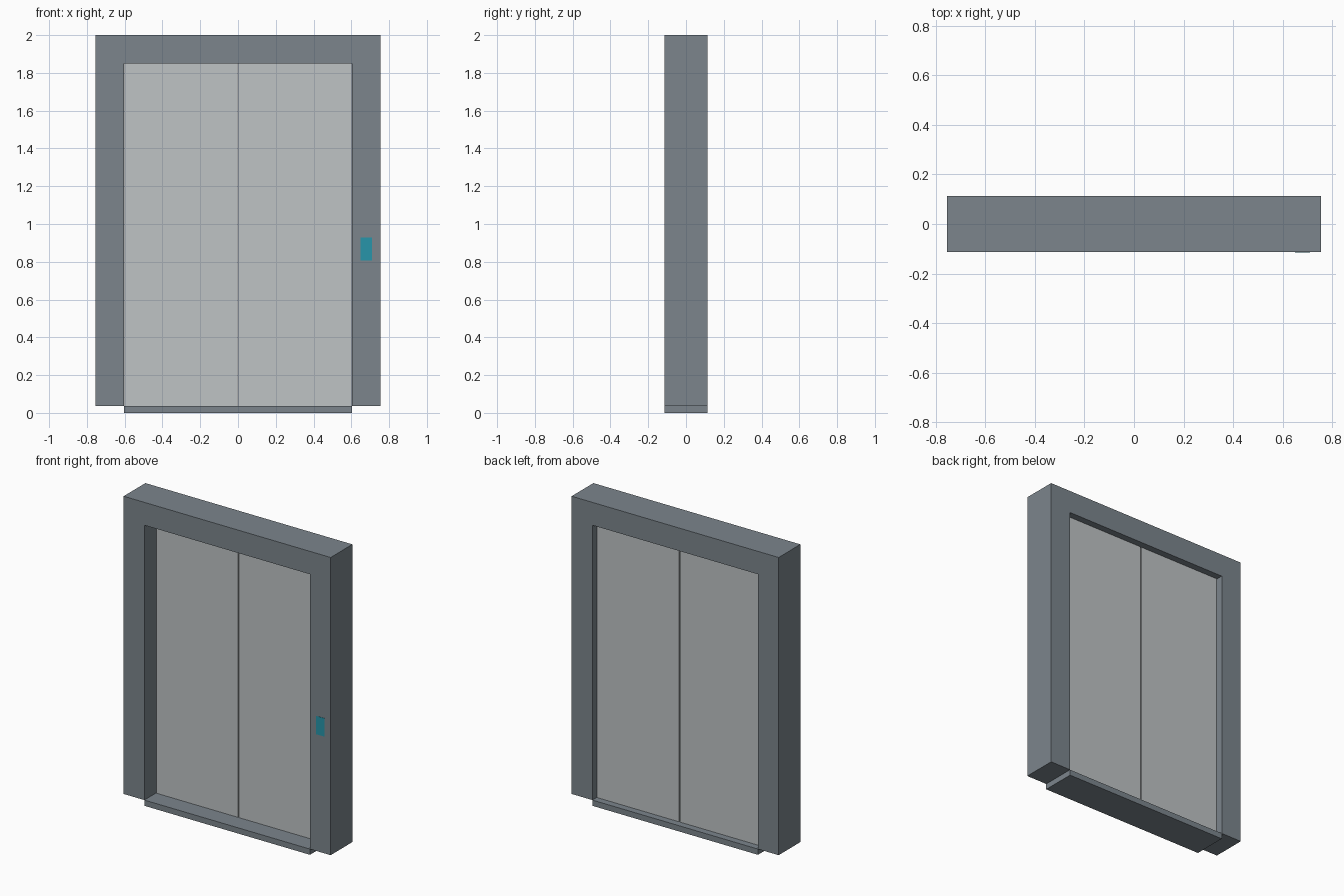
import bpy
import bmesh

if "Cube" in bpy.data.objects:
    bpy.data.objects.remove(bpy.data.objects["Cube"])

S = 2 / 2.65  # working units -> final size


def material(name, rgb):
    m = bpy.data.materials.new(name)
    m.diffuse_color = (*rgb, 1)
    m.use_nodes = True
    m.node_tree.nodes["Principled BSDF"].inputs["Base Color"].default_value = m.diffuse_color
    return m


def prism(name, outline, y0, y1, mat):
    """Extrude an (x, z) outline from y0 to y1."""
    bm = bmesh.new()
    face = bm.faces.new([bm.verts.new((x * S, y0 * S, z * S)) for x, z in outline])
    ext = bmesh.ops.extrude_face_region(bm, geom=[face])
    verts = [v for v in ext["geom"] if isinstance(v, bmesh.types.BMVert)]
    bmesh.ops.translate(bm, verts=verts, vec=(0, (y1 - y0) * S, 0))
    bmesh.ops.recalc_face_normals(bm, faces=bm.faces)
    mesh = bpy.data.meshes.new(name)
    bm.to_mesh(mesh)
    bm.free()
    mesh.materials.append(mat)
    obj = bpy.data.objects.new(name, mesh)
    bpy.context.collection.objects.link(obj)
    return obj


def rect(x0, x1, z0, z1):
    return [(x0, z0), (x1, z0), (x1, z1), (x0, z1)]


frame_mat = material("frame_metal", (0.2, 0.235, 0.265))
door_mat = material("door_metal", (0.52, 0.55, 0.56))
button_mat = material("button_teal", (0.02, 0.3, 0.4))

# Surround: two jambs joined by the header
prism("door_frame", [(-1, 0.05), (-0.8, 0.05), (-0.8, 2.45), (0.8, 2.45),
                     (0.8, 0.05), (1, 0.05), (1, 2.65), (-1, 2.65)],
      -0.15, 0.15, frame_mat)

# Threshold between the jambs
prism("sill", rect(-0.8, 0.8, 0, 0.05), -0.15, 0.15, frame_mat)

# Sliding panels with narrow gaps at the centre and jambs
for side, x in (("left", -0.4), ("right", 0.4)):
    prism(side + "_door", rect(x - 0.395, x + 0.395, 0.05, 2.45), 0.01, 0.09, door_mat)

# Call button plate, almost flush with the right jamb
prism("call_button", rect(0.86, 0.94, 1.07, 1.23), -0.152, -0.14, button_mat)
